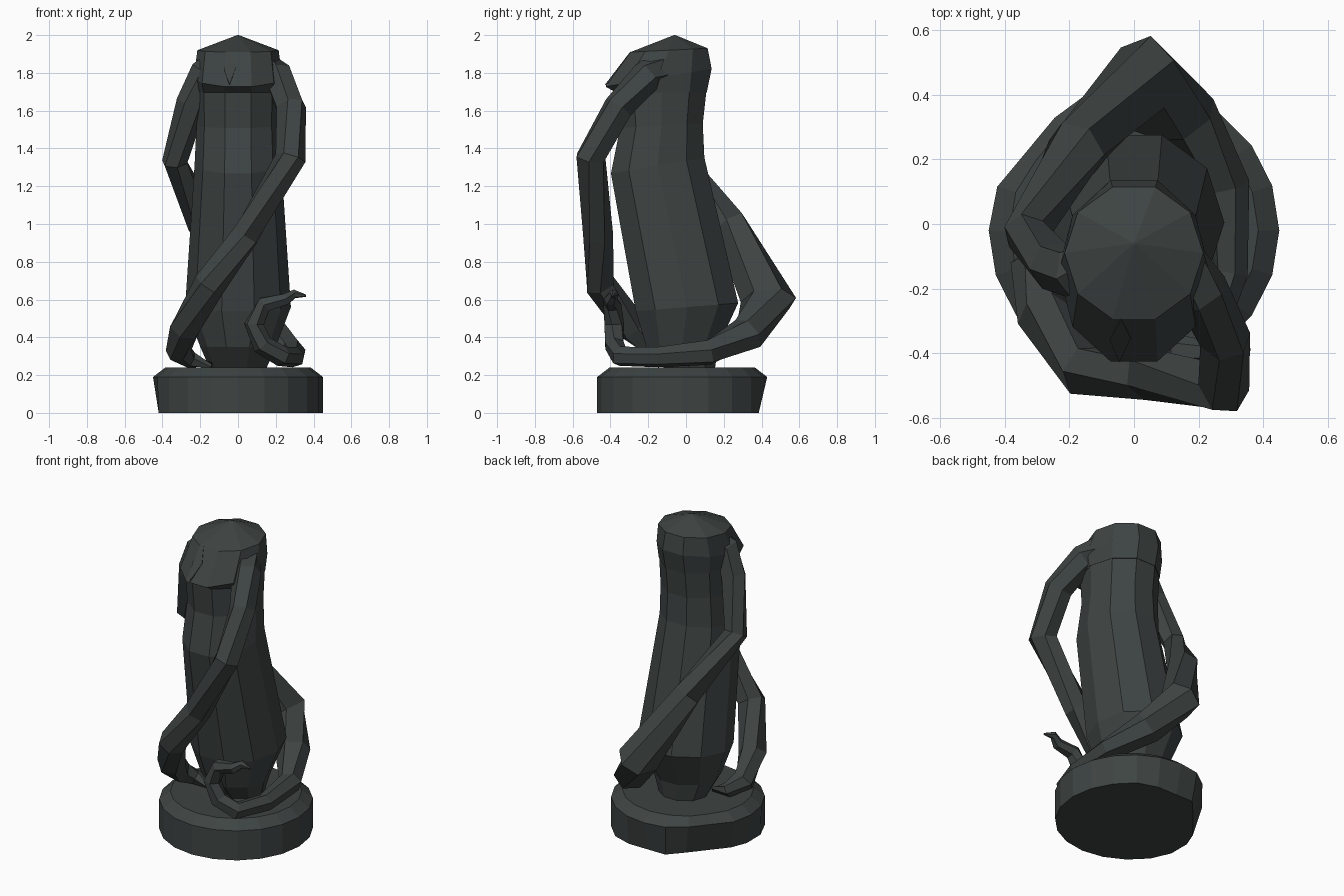
import bpy, bmesh, math
from mathutils import Vector

if "Cube" in bpy.data.objects:
    bpy.data.objects.remove(bpy.data.objects["Cube"])

stone = bpy.data.materials.new("dark_green_grey")
stone.diffuse_color = (0.048, 0.058, 0.056, 1)
stone.use_nodes = True
stone.node_tree.nodes["Principled BSDF"].inputs["Base Color"].default_value = stone.diffuse_color


def skin_rings(name, rings):
    """Join equal-length rings of points into a closed flat-shaded mesh."""
    bm = bmesh.new()
    loops = [[bm.verts.new(p) for p in r] for r in rings]
    n = len(loops[0])
    for a, b in zip(loops, loops[1:]):
        for i in range(n):
            j = (i + 1) % n
            bm.faces.new((a[i], a[j], b[j], b[i]))
    bm.faces.new(loops[0][::-1])
    bm.faces.new(loops[-1])
    bmesh.ops.recalc_face_normals(bm, faces=bm.faces[:])
    me = bpy.data.meshes.new(name)
    bm.to_mesh(me)
    bm.free()
    me.materials.append(stone)
    ob = bpy.data.objects.new(name, me)
    bpy.context.collection.objects.link(ob)
    return ob


def oval(z, yc, rx, ry, tilt=0.0, n=10, turn=0.5):
    pts = []
    for i in range(n):
        a = 2 * math.pi * (i + turn) / n
        dy = ry * math.sin(a)
        pts.append(Vector((rx * math.cos(a), yc + dy, z + tilt * dy)))
    return pts


def tentacle(name, path, sides=6):
    """Sweep a polygon along (x, y, z, radius, inward stretch) points."""
    pts = [Vector(p[:3]) for p in path]
    rings = []
    for i, p in enumerate(pts):
        before = (p - pts[i - 1]).normalized() if i else Vector()
        after = (pts[i + 1] - p).normalized() if i < len(pts) - 1 else Vector()
        t = (before + after).normalized()
        out = Vector((p.x, p.y + 0.1, 0)).normalized() + Vector((0, 0, 0.3))
        out = (out - t * out.dot(t)).normalized()
        side = t.cross(out)
        r, stretch = path[i][3], path[i][4] if len(path[i]) > 4 else 1
        ring = []
        for k in range(sides):
            a = 2 * math.pi * k / sides
            c = math.cos(a) * (stretch if math.cos(a) < 0 else 1)
            ring.append(p + r * (c * out + math.sin(a) * side))
        rings.append(ring)
    return skin_rings(name, rings)


# round base with bevelled top, flattened on the back left
base_rings = [oval(z, -0.02, r, r, n=20, turn=0) for z, r in
              ((0, 0.45), (0.19, 0.45), (0.24, 0.385))]
flat = Vector((-0.77, 0.64, 0))
for ring, limit in zip(base_rings, (0.345, 0.40, 0.36)):
    for p in ring:
        p -= flat * max(0, p.dot(flat) - limit)
for p in base_rings[0]:
    p.x = max(p.x, -0.42)
    p.y = min(p.y, 0.385)
skin_rings("base", base_rings)

# leaning trunk
skin_rings("body", [
    oval(0.235, 0.02, 0.15, 0.14, turn=0),
    oval(0.35, -0.02, 0.20, 0.20, turn=0),
    oval(0.56, 0.005, 0.28, 0.285, 0.08, turn=0),
    oval(1.31, -0.150, 0.23, 0.26, 0.17, turn=0),
    oval(1.52, -0.130, 0.22, 0.23, 0.05, turn=0),
    oval(1.70, -0.130, 0.222, 0.25, turn=0),
])

# hooded head, its brim lower at the front
skin_rings("hood", [
    oval(1.695, -0.130, 0.224, 0.252, turn=0),
    oval(1.775, -0.145, 0.235, 0.295, 0.17, turn=0),
    oval(1.92, -0.09, 0.215, 0.215, 0.05, turn=0),
    oval(2.0, -0.06, 0.004, 0.004, turn=0),
])

# diamond eye lying on the sloped front of the hood
eye = [(0, 1.735, -0.424), (0.035, 1.83, -0.349), (0.005, 1.91, -0.290), (-0.03, 1.82, -0.356)]
skin_rings("eye", [[Vector((x - 0.045, y - d, z + d * 0.5)) for x, z, y in eye]
                   for d in (-0.002, 0.005)])

# arm crossing the front and curling under at the left
tentacle("front_tentacle", [
    (0.12, -0.10, 1.84, 0.095), (0.21, -0.21, 1.78, 0.085),
    (0.285, -0.36, 1.62, 0.078, 1.2), (0.28, -0.51, 1.35, 0.08, 1.2),
    (0.04, -0.465, 0.94, 0.08), (-0.15, -0.455, 0.68, 0.085),
    (-0.28, -0.28, 0.45, 0.085), (-0.315, -0.14, 0.33, 0.07),
    (-0.25, -0.07, 0.28, 0.045), (-0.14, -0.08, 0.25, 0.015)])

# arm sweeping round the back, along the right side and up into a front curl
tentacle("back_tentacle", [
    (-0.10, -0.12, 1.84, 0.09), (-0.18, -0.15, 1.79, 0.085), (-0.25, -0.13, 1.64, 0.078, 1.1),
    (-0.335, -0.03, 1.33, 0.07), (-0.18, 0.24, 1.00, 0.09, 1.2), (0.03, 0.47, 0.60, 0.115, 1.6),
    (0.17, 0.33, 0.42, 0.095, 1.2), (0.29, 0.12, 0.32, 0.07), (0.30, -0.15, 0.295, 0.055),
    (0.23, -0.35, 0.30, 0.055), (0.13, -0.38, 0.36, 0.055), (0.085, -0.38, 0.47, 0.054),
    (0.14, -0.39, 0.575, 0.047), (0.25, -0.40, 0.60, 0.035), (0.30, -0.38, 0.63, 0.024),
    (0.36, -0.39, 0.62, 0.006)])
